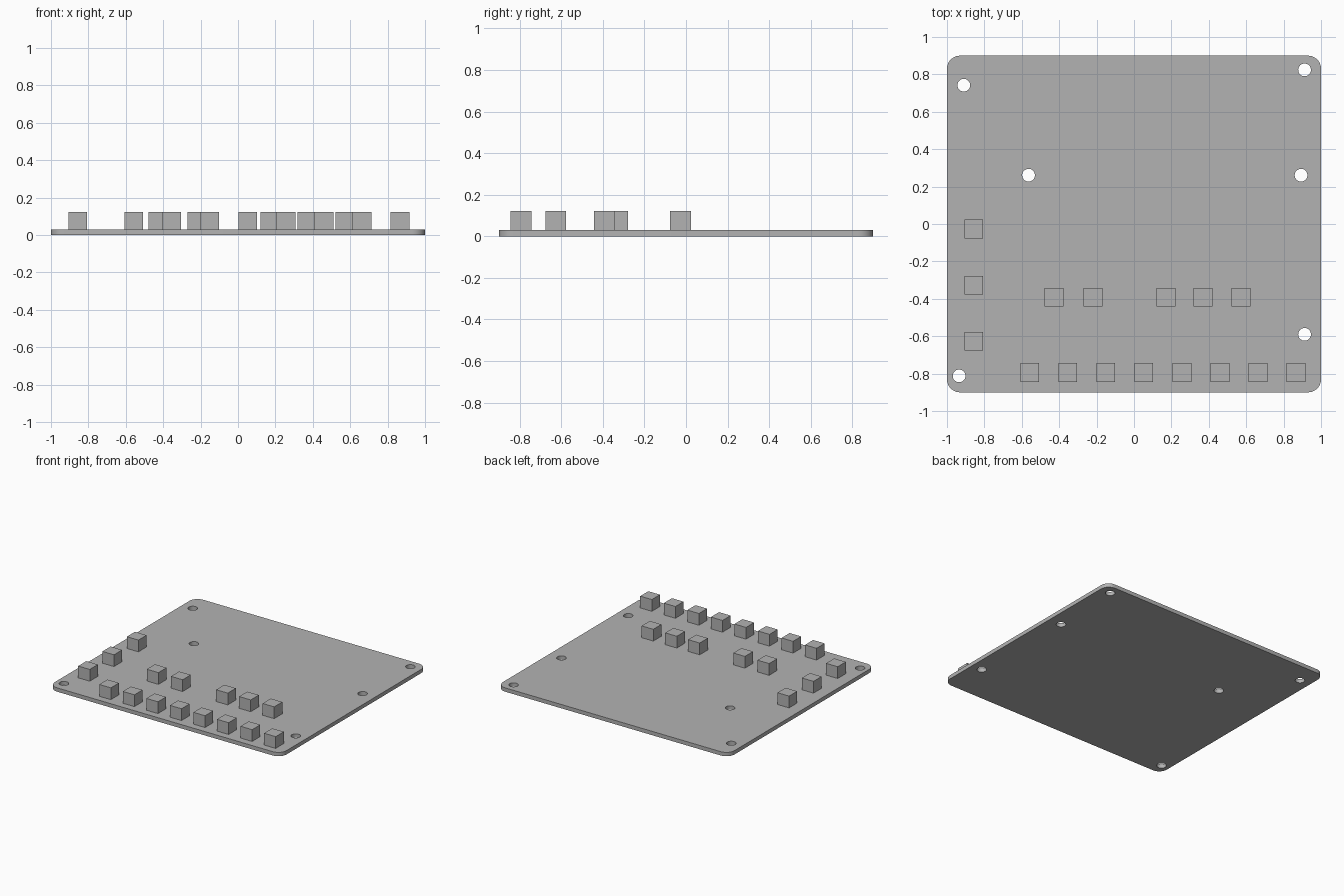
import bpy
import bmesh
import math
from mathutils import Matrix

default = bpy.data.objects.get("Cube")
if default:
    bpy.data.objects.remove(default, do_unlink=True)

BOARD_W, BOARD_D, BOARD_H = 2.0, 1.8, 0.03
CORNER_R, HOLE_R = 0.07, 0.034
KEY, KEY_TOP = 0.1, 0.122

grey = bpy.data.materials.new("mid grey")
grey.use_nodes = True
colour = (0.45, 0.45, 0.45, 1)
grey.diffuse_color = colour
grey.node_tree.nodes["Principled BSDF"].inputs["Base Color"].default_value = colour


def add_object(name, bm):
    mesh = bpy.data.meshes.new(name)
    bm.to_mesh(mesh)
    bm.free()
    mesh.materials.append(grey)
    obj = bpy.data.objects.new(name, mesh)
    bpy.context.collection.objects.link(obj)
    return obj


def box(name, x, y, z0, z1, w, d, corner=0):
    bm = bmesh.new()
    place = Matrix.Translation((x, y, (z0 + z1) / 2)) @ Matrix.Diagonal((w, d, z1 - z0, 1))
    bmesh.ops.create_cube(bm, size=1, matrix=place)
    if corner:
        upright = [e for e in bm.edges if abs(e.verts[0].co.z - e.verts[1].co.z) > 0.001]
        bmesh.ops.bevel(bm, geom=upright, offset=corner, segments=10, profile=0.5, affect='EDGES')
    return add_object(name, bm)


# Rounded base plate
plate = box("base_plate", 0, 0, 0, BOARD_H, BOARD_W, BOARD_D, CORNER_R)

# Screw holes through the plate
holes = [(-0.91, 0.742), (0.912, 0.824), (-0.564, 0.261),
         (0.893, 0.261), (0.912, -0.59), (-0.935, -0.812)]
bm = bmesh.new()
for x, y in holes:
    bmesh.ops.create_cone(bm, cap_ends=True, segments=32, radius1=HOLE_R, radius2=HOLE_R,
                          depth=0.2, matrix=Matrix.Translation((x, y, 0)))
cutter = add_object("hole_cutter", bm)
cutter.hide_render = True
cut = plate.modifiers.new("screw_holes", 'BOOLEAN')
cut.operation = 'DIFFERENCE'
cut.solver = 'EXACT'
cut.object = cutter
bpy.ops.object.select_all(action='DESELECT')
bpy.context.view_layer.objects.active = plate
plate.select_set(True)
bpy.ops.object.modifier_apply(modifier=cut.name)
bpy.data.objects.remove(cutter, do_unlink=True)
bpy.ops.object.shade_smooth_by_angle(angle=math.radians(30))

# Square keys: front row, middle row and side column
keys = [("front_key", -0.557 + i * 0.2033, -0.794) for i in range(8)]
keys += [("middle_key", x, -0.392) for x in (-0.428, -0.219, 0.171, 0.369, 0.572)]
keys += [("side_key", -0.856, y) for y in (-0.027, -0.328, -0.627)]
for name, x, y in keys:
    box(name, x, y, BOARD_H, KEY_TOP, KEY, KEY)
